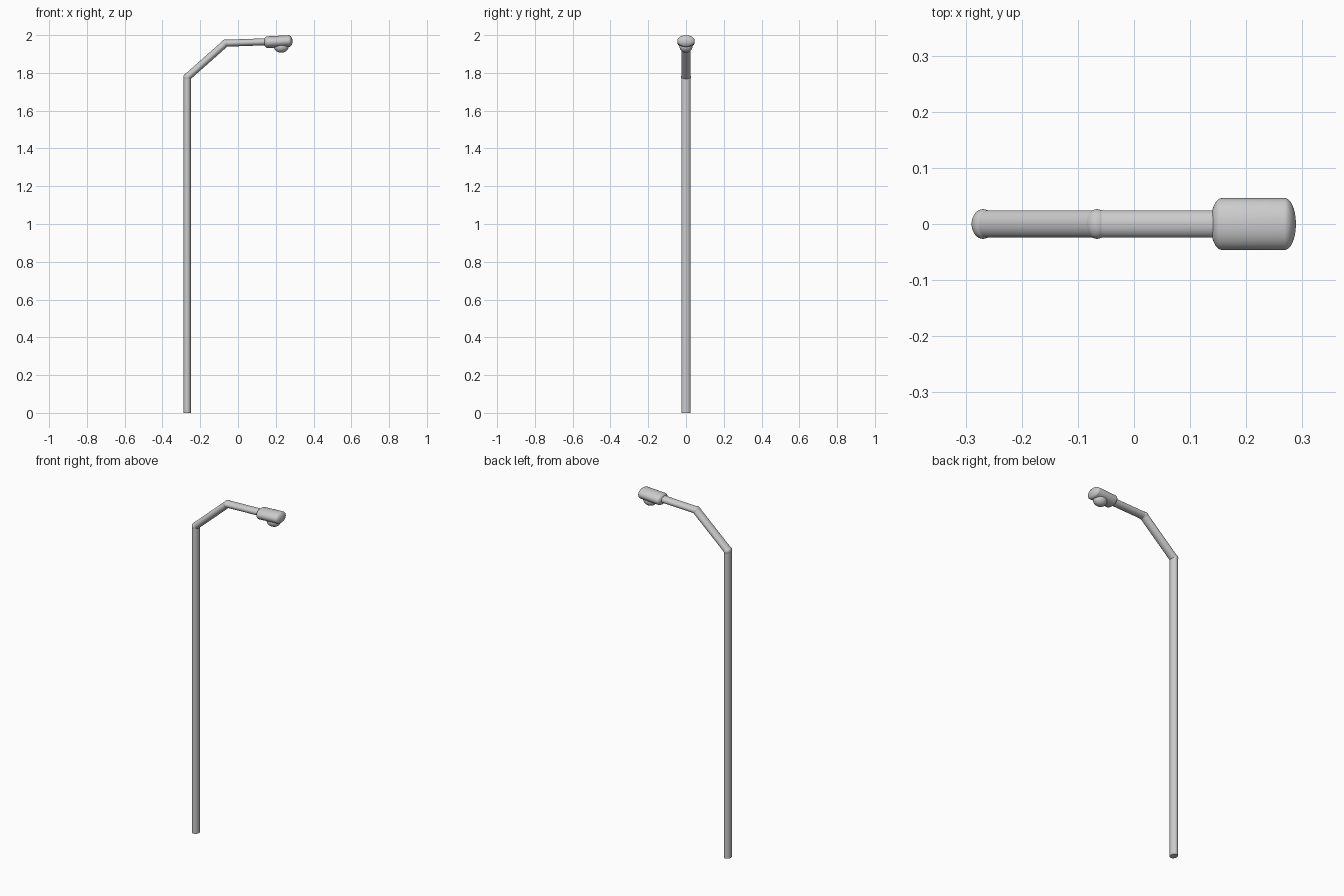
import bpy, bmesh, math
from mathutils import Matrix, Vector

if "Cube" in bpy.data.objects:
    bpy.data.objects.remove(bpy.data.objects["Cube"])

RZ, RY = 0.0195, 0.0245   # oval tube: half depth in the arm plane, half width in y


def finish(name, bm):
    bmesh.ops.recalc_face_normals(bm, faces=bm.faces)
    me = bpy.data.meshes.new(name)
    bm.to_mesh(me)
    bm.free()
    ob = bpy.data.objects.new(name, me)
    bpy.context.collection.objects.link(ob)
    bpy.ops.object.select_all(action='DESELECT')
    ob.select_set(True)
    bpy.context.view_layer.objects.active = ob
    bpy.ops.object.shade_smooth_by_angle(angle=math.radians(40))
    return ob


def place(a, b):
    """Matrix taking local z to the line from a to b in the xz plane."""
    d = Vector((b[0] - a[0], 0, b[1] - a[1]))
    return Matrix.Translation((a[0], 0, a[1])) @ Matrix.Rotation(math.atan2(d.x, d.z), 4, 'Y'), d.length


def tube(name, a, b, rz=RZ, ry=RY):
    m, length = place(a, b)
    bm = bmesh.new()
    bmesh.ops.create_cone(bm, cap_ends=True, segments=32, radius1=1, radius2=1, depth=1,
                          matrix=m @ Matrix.Translation((0, 0, length / 2)) @ Matrix.Diagonal((rz, ry, length, 1)))
    return finish(name, bm)


def ball(name, centre, radii):
    bm = bmesh.new()
    bmesh.ops.create_uvsphere(bm, u_segments=32, v_segments=16, radius=1,
                              matrix=Matrix.Translation(centre) @ Matrix.Diagonal((*radii, 1)))
    return finish(name, bm)


def capsule(name, a, b, rz, ry, cap):
    """Oval cylinder from a to b with shallow domed ends: a sphere split at its equator."""
    m, length = place(a, b)
    bm = bmesh.new()
    bmesh.ops.create_uvsphere(bm, u_segments=40, v_segments=20, radius=1)
    equator = [e for e in bm.edges if all(abs(v.co.z) < 1e-4 for v in e.verts)]
    bmesh.ops.split_edges(bm, edges=equator)
    for v in bm.verts:
        top = sum(f.calc_center_median().z for f in v.link_faces) > 0
        v.co.z = v.co.z * cap + (length if top else 0)
    rims = [e for e in bm.edges if e.is_boundary]
    bmesh.ops.bridge_loops(bm, edges=rims)
    bm.transform(m @ Matrix.Diagonal((rz, ry, 1, 1)))
    return finish(name, bm)


# Key points of the lamp in x, z
foot, elbow, bend, socket = (-0.269, 0), (-0.269, 1.777), (-0.066, 1.957), (0.16, 1.965)

# Post and two-part arm
tube("post", foot, elbow, 0.0198, 0.0245)
tube("lower_arm", elbow, bend)
tube("upper_arm", bend, socket, 0.0185)

# Rounded joints
for name, p in (("elbow_joint", elbow), ("bend_joint", bend)):
    ball(name, (p[0], 0, p[1]), (0.0205, 0.0265, 0.0205))

# Lamp head and the bulb beneath it
capsule("lamp_head", (0.156, 1.9625), (0.269, 1.9685), 0.031, 0.046, 0.0195)
ball("bulb", (0.229, 0, 1.938), (0.039, 0.034, 0.031))
